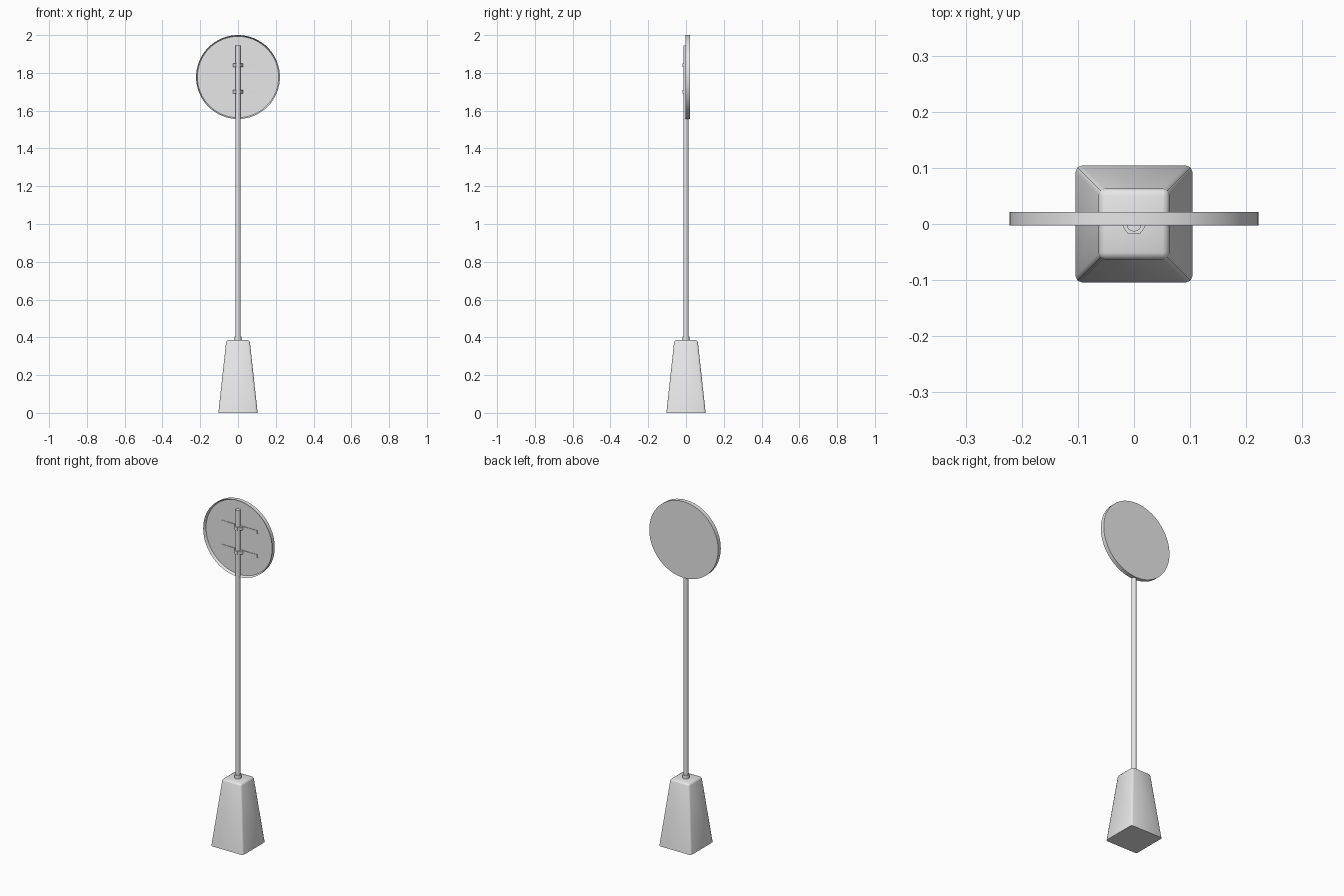
import bpy, bmesh, math
from mathutils import Matrix, Vector

old = bpy.data.objects.get("Cube")
if old:
    bpy.data.objects.remove(old, do_unlink=True)

GREY = (0.8, 0.8, 0.8, 1)
mat = bpy.data.materials.new("light grey")
mat.use_nodes = True
mat.diffuse_color = GREY
mat.node_tree.nodes["Principled BSDF"].inputs["Base Color"].default_value = GREY


def finish(name, bm, angle=35):
    bmesh.ops.recalc_face_normals(bm, faces=bm.faces)
    mesh = bpy.data.meshes.new(name)
    bm.to_mesh(mesh)
    bm.free()
    mesh.materials.append(mat)
    obj = bpy.data.objects.new(name, mesh)
    bpy.context.collection.objects.link(obj)
    bpy.ops.object.select_all(action='DESELECT')
    obj.select_set(True)
    bpy.context.view_layer.objects.active = obj
    bpy.ops.object.shade_smooth_by_angle(angle=math.radians(angle))
    return obj


def cylinder(name, radius, z0, z1, sides=16):
    bm = bmesh.new()
    bmesh.ops.create_cone(bm, cap_ends=True, segments=sides, radius1=radius, radius2=radius,
                          depth=z1 - z0, matrix=Matrix.Translation((0, 0, (z0 + z1) / 2)))
    return finish(name, bm)


# Tapered base with rounded corners and top rim, sharp at the ground
BASE_H = 0.385
bm = bmesh.new()
bmesh.ops.create_cube(bm, size=2)
for v in bm.verts:
    half = 0.062 if v.co.z > 0 else 0.104
    v.co = Vector((v.co.x * half, v.co.y * half, BASE_H if v.co.z > 0 else 0))
edges = [e for e in bm.edges if max(v.co.z for v in e.verts) > 0]
bmesh.ops.bevel(bm, geom=edges, offset=0.011, segments=2, profile=0.5, affect='EDGES')
finish("base", bm, 50)

# Pole and its collar
cylinder("pole", 0.0135, BASE_H - 0.01, 1.945)
cylinder("pole_collar", 0.018, BASE_H - 0.005, 0.405, 12)

# Round sign: shallow pan, open to the front, with a thin rim
SIGN_Z, FLOOR_Y = 1.778, 0.013
bm = bmesh.new()
bmesh.ops.create_cone(bm, cap_ends=True, segments=64, radius1=0.222, radius2=0.222, depth=0.024,
                      matrix=Matrix.Translation((0, 0.009, SIGN_Z)) @ Matrix.Rotation(math.pi / 2, 4, 'X'))
bm.normal_update()
front = min(bm.faces, key=lambda f: f.calc_center_median().y)
bmesh.ops.inset_region(bm, faces=[front], thickness=0.007)
for v in front.verts:
    v.co.y = FLOOR_Y
finish("sign_disc", bm)

# Clamp straps: flat wings on the disc, humped over the pole
half_strap = [(0.115, FLOOR_Y - 0.002), (0.026, FLOOR_Y - 0.004), (0.018, -0.008), (0.01, -0.018)]
outline = [(-x, y) for x, y in half_strap] + half_strap[::-1]
outline += [(0.115, FLOOR_Y + 0.003), (-0.115, FLOOR_Y + 0.003)]
for name, z in (("upper_strap", 1.84), ("lower_strap", 1.70)):
    bm = bmesh.new()
    face = bm.faces.new([bm.verts.new((x, y, z - 0.01)) for x, y in outline])
    top = bmesh.ops.extrude_face_region(bm, geom=[face])["geom"]
    bmesh.ops.translate(bm, vec=(0, 0, 0.02), verts=[g for g in top if isinstance(g, bmesh.types.BMVert)])
    finish(name, bm, 20)
